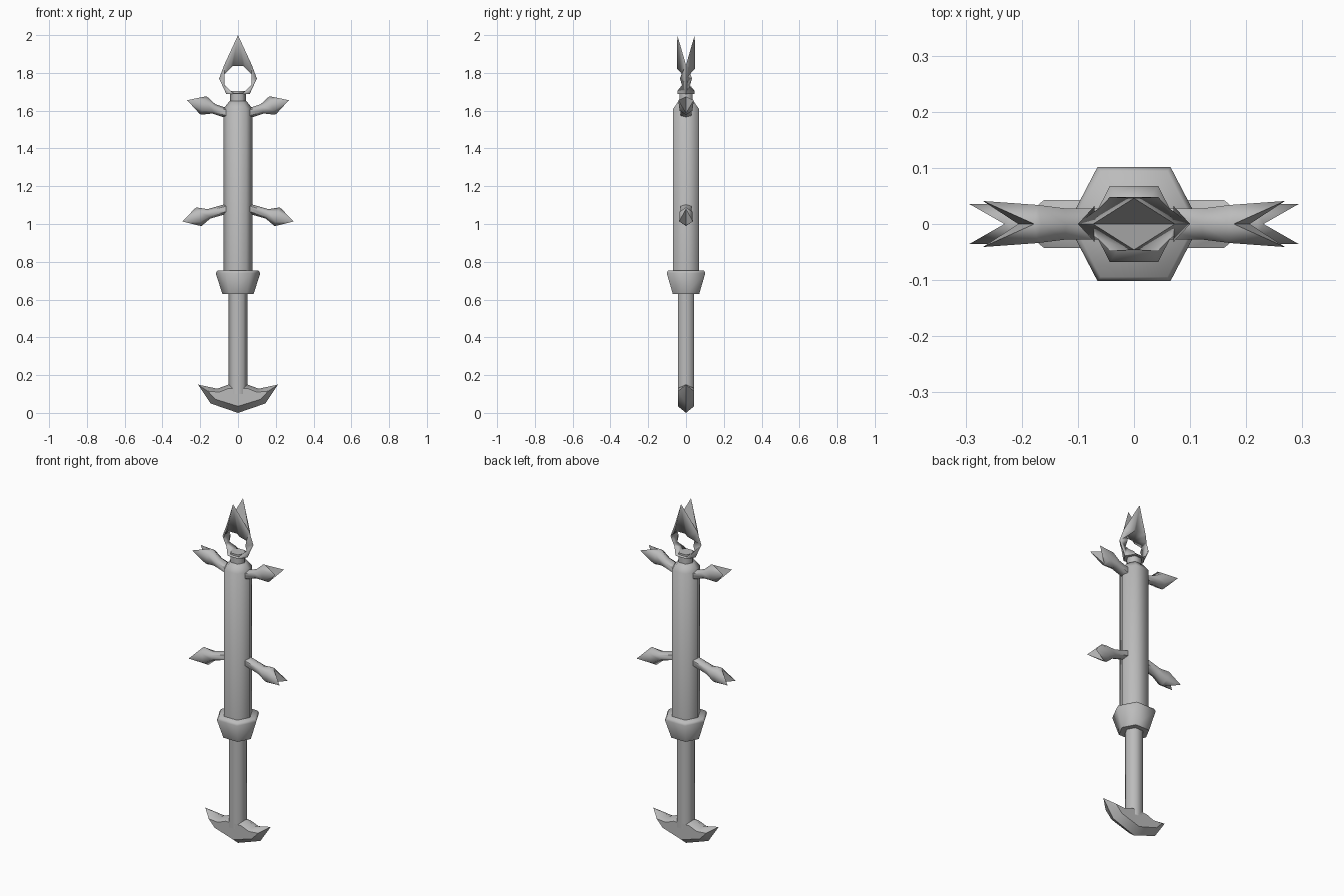
import bpy, bmesh, math
from mathutils import Matrix

if "Cube" in bpy.data.objects:
    bpy.data.objects.remove(bpy.data.objects["Cube"])

metal = bpy.data.materials.new("grey metal")
metal.diffuse_color = (0.5, 0.5, 0.5, 1)
metal.use_nodes = True
metal.node_tree.nodes["Principled BSDF"].inputs["Base Color"].default_value = metal.diffuse_color


def finish(name, bm, angle=65):
    bmesh.ops.recalc_face_normals(bm, faces=bm.faces[:])
    me = bpy.data.meshes.new(name)
    bm.to_mesh(me)
    bm.free()
    me.materials.append(metal)
    ob = bpy.data.objects.new(name, me)
    bpy.context.collection.objects.link(ob)
    bpy.context.view_layer.objects.active = ob
    ob.select_set(True)
    bpy.ops.object.shade_smooth_by_angle(angle=math.radians(angle))
    ob.select_set(False)
    return ob


def hex_ring(bm, z, rx, ry):
    """Six-sided ring with corners on the x axis; ry is the flat half width."""
    return [bm.verts.new((x, y, z)) for x, y in
            ((rx, 0), (rx * .55, ry), (-rx * .55, ry),
             (-rx, 0), (-rx * .55, -ry), (rx * .55, -ry))]


def loft(bm, rings):
    for a, b in zip(rings, rings[1:]):
        for i in range(len(a)):
            j = (i + 1) % len(a)
            bm.faces.new((a[i], a[j], b[j], b[i]))


def hex_column(name, levels):
    bm = bmesh.new()
    rings = [hex_ring(bm, *lv) for lv in levels]
    loft(bm, rings)
    bm.faces.new(rings[0])
    bm.faces.new(rings[-1])
    return finish(name, bm)


def forked_bud(name, levels, notch, tip, matrix=Matrix()):
    """Hex shaft that ends in two points (+y, -y) with a V notch between."""
    bm = bmesh.new()
    rings = [hex_ring(bm, *lv) for lv in levels]
    loft(bm, rings)
    bm.faces.new(rings[0])
    r0, r1, r2, r3, r4, r5 = rings[-1]
    nx, nz = notch
    ty, tz = tip
    nr, nl = bm.verts.new((nx, 0, nz)), bm.verts.new((-nx, 0, nz))
    back, front = bm.verts.new((0, ty, tz)), bm.verts.new((0, -ty, tz))
    for f in ((r1, r2, back), (r4, r5, front),
              (r0, r1, nr), (r1, back, nr), (r2, r3, nl), (r2, nl, back),
              (r3, r4, nl), (r4, front, nl), (r5, r0, nr), (r5, nr, front),
              (back, nl, nr), (front, nr, nl)):
        bm.faces.new(f)
    bm.transform(matrix)
    return finish(name, bm)


# Shaft parts
hex_column("handle", [(.1, .05, .043), (.66, .05, .043)])
hex_column("collar", [(.63, .083, .07), (.74, .118, .102), (.755, .108, .094)])
hex_column("body", [(.7, .078, .068), (1.61, .078, .068), (1.65, .045, .04)])
hex_column("neck", [(1.63, .042, .035), (1.705, .042, .035)])

# Head with a round opening, cut by an octagonal prism
head = forked_bud("head", [(1.688, .062, .045), (1.77, .1, .049)],
                  (.073, 1.842), (.046, 2.0))
bm = bmesh.new()
rot = Matrix.Translation((0, 0, 1.765)) @ Matrix.Rotation(math.pi / 2, 4, 'X') \
    @ Matrix.Rotation(math.pi / 8, 4, 'Z')
bmesh.ops.create_cone(bm, cap_ends=True, segments=8, radius1=.076,
                      radius2=.076, depth=.4, matrix=rot)
cutter = finish("opening_cutter", bm)
cutter.hide_render = True
cutter.hide_viewport = True
cut = head.modifiers.new("opening", 'BOOLEAN')
cut.operation = 'DIFFERENCE'
cut.solver = 'EXACT'
cut.object = cutter

# Forked arms: (name, root z, tilt, distance to widest ring, tip distance, tip y)
for name, z, tilt, wide, tip, ty in (("upper_arm", 1.568, 18, .19, .283, .041),
                                     ("lower_arm", 1.098, -16, .215, .306, .036)):
    for side, sx in (("right", 1), ("left", -1)):
        m = Matrix.Translation((0, 0, z)) \
            @ Matrix.Rotation(sx * math.radians(90 - tilt), 4, 'Y')
        forked_bud(f"{name}_{side}",
                   [(.03, .026, .028), (wide - .055, .026, .028), (wide, .051, .034)],
                   (.046, wide + .012), (ty, tip), m)

# Anchor-shaped pommel: ridge outline on y = 0, flat outline front and back
half_ridge = [(.05, .15), (.11, .128), (.212, .15), (.145, .05)]
half_flat = [(.05, .13), (.10, .11), (.16, .115), (.12, .072)]


def outline(bm, half, low, y):
    pts = half + [(0, low)] + [(-x, z) for x, z in reversed(half)]
    return [bm.verts.new((x, y, z)) for x, z in pts]


bm = bmesh.new()
front = outline(bm, half_flat, .035, -.043)
ridge = outline(bm, half_ridge, 0, 0)
back = outline(bm, half_flat, .035, .043)
loft(bm, [front, ridge, back])
bm.faces.new(front)
bm.faces.new(back)
finish("pommel", bm, 50)
